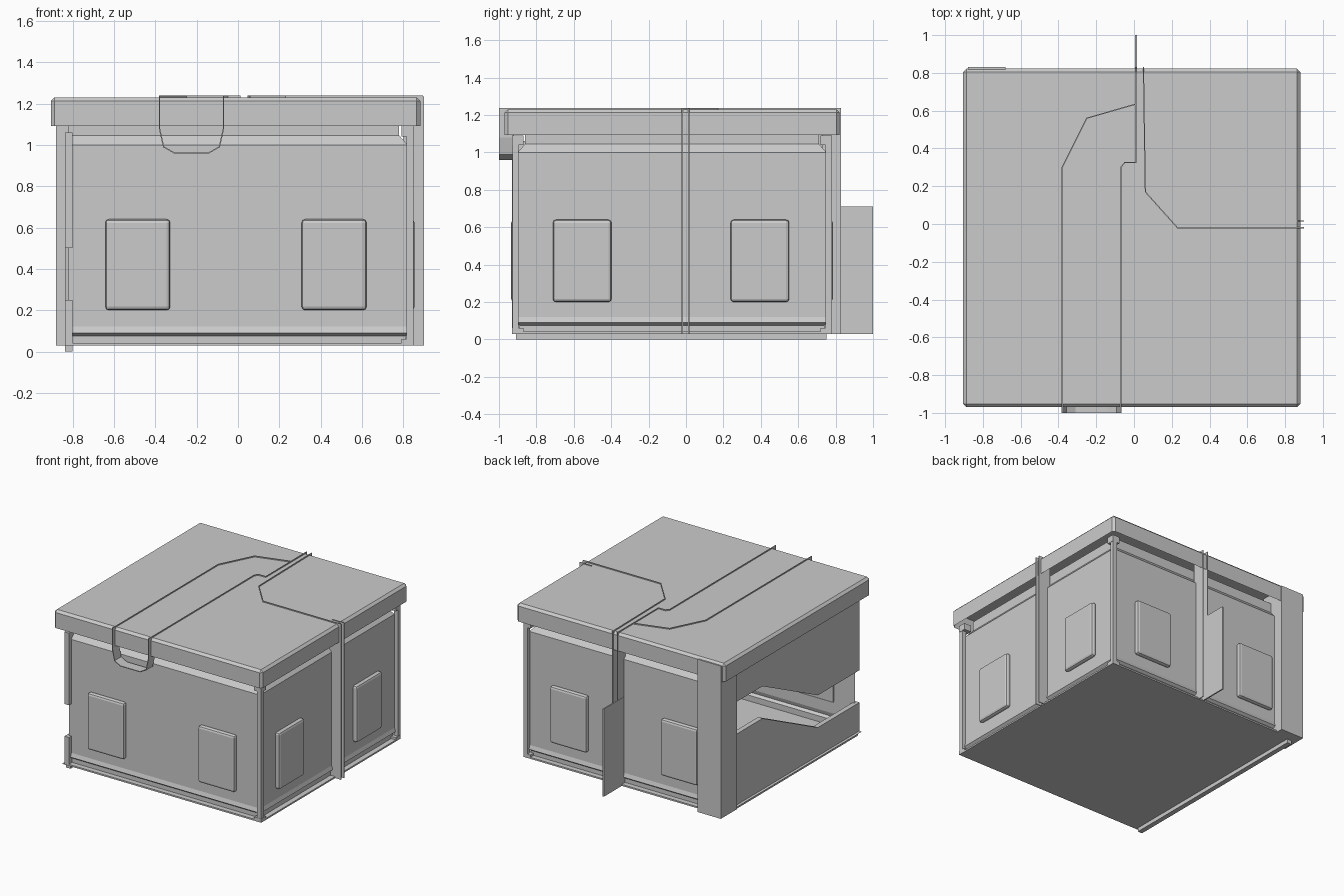
import bpy, bmesh
from mathutils import Vector

if "Cube" in bpy.data.objects:
    bpy.data.objects.remove(bpy.data.objects["Cube"])

X0, X1, Y0, Y1 = -0.82, 0.85, -0.93, 0.78   # outer extents of the body


def make(name, verts, faces, fix=True):
    me = bpy.data.meshes.new(name)
    bm = bmesh.new()
    vs = [bm.verts.new(v) for v in verts]
    for f in faces:
        bm.faces.new([vs[i] for i in f])
    if fix:
        bmesh.ops.recalc_face_normals(bm, faces=bm.faces)
    bm.to_mesh(me)
    bm.free()
    ob = bpy.data.objects.new(name, me)
    bpy.context.collection.objects.link(ob)
    return ob


def prism(name, pts, vec):
    """Extrude a closed polygon of 3D points along vec."""
    n = len(pts)
    verts = [Vector(p) for p in pts]
    verts += [v + Vector(vec) for v in verts]
    faces = [tuple(range(n)), tuple(range(2 * n - 1, n - 1, -1))]
    faces += [(i, (i + 1) % n, (i + 1) % n + n, i + n) for i in range(n)]
    return make(name, verts, faces)


def box(name, x0, x1, y0, y1, z0, z1, bevel=0):
    ob = prism(name, [(x0, y0, z0), (x1, y0, z0), (x1, y1, z0), (x0, y1, z0)], (0, 0, z1 - z0))
    if bevel:
        m = ob.modifiers.new("bevel", 'BEVEL')
        m.width, m.segments = bevel, 2
    return ob


def ribbon(name, path, vec, thick=0.006):
    """Thin strip: an open path swept along vec."""
    n = len(path)
    verts = [Vector(p) for p in path]
    verts += [v + Vector(vec) for v in verts]
    ob = make(name, verts, [(i, i + 1, i + 1 + n, i + n) for i in range(n - 1)])
    m = ob.modifiers.new("thickness", 'SOLIDIFY')
    m.thickness, m.offset = thick, 0
    return ob


# Three-sided wall shell: (inset, height) profile lofted around front, right and back
profile = [(0.04, 0.03), (0.04, 0.075), (0.02, 0.09), (0.03, 0.12),
           (0.03, 1.0), (0.07, 1.045), (0.07, 1.12)]
verts, faces = [], []
for d, z in profile:
    verts += [(X0, Y0 + d, z), (X1 - d, Y0 + d, z), (X1 - d, Y1 - d, z), (X0, Y1 - d, z)]
for r in range(len(profile) - 1):
    for s in range(3):
        a = r * 4 + s
        faces.append((a, a + 1, a + 5, a + 4))
make("wall_shell", verts, faces, fix=False)

# Floor sheet
make("floor", [(-0.86, Y0, 0.03), (-0.86, Y1, 0.03), (X1, Y1, 0.03), (X1, Y0, 0.03)],
     [(0, 1, 2, 3)], fix=False)

# Skirting strips around the bottom
box("front_skirt", X0, X1, Y0, Y0 + 0.04, 0.03, 0.042)
box("back_skirt", X0, X1, Y1 - 0.04, Y1, 0.03, 0.042)
box("right_skirt", X1 - 0.04, X1, Y0, Y1, 0.03, 0.042)

# Raised panels on front, back and right
for i, c in enumerate((-0.485, 0.465)):
    box(f"front_panel_{i}", c - 0.157, c + 0.157, Y0 - 0.005, Y0 + 0.04, 0.2, 0.64, 0.017)
    box(f"back_panel_{i}", c - 0.157, c + 0.157, Y1 - 0.04, Y1 + 0.005, 0.2, 0.64, 0.017)
for i, c in enumerate((-0.555, 0.395)):
    box(f"right_panel_{i}", X1 - 0.04, X1 + 0.004, c - 0.157, c + 0.157, 0.2, 0.64, 0.017)

# Corner strips with small brackets at top and bottom
for i, (y, s) in enumerate(((Y0, 1), (Y1, -1))):
    ya, yb = sorted((y, y + s * 0.035))
    box(f"corner_strip_{i}", X1 - 0.035, X1 - 0.002, ya + 0.002, yb, 0.04, 1.04)
    ya, yb = sorted((y, y + s * 0.06))
    box(f"corner_bracket_low_{i}", X1 - 0.06, X1, ya, yb, 0.03, 0.06)
    box(f"corner_bracket_high_{i}", X1 - 0.06, X1, ya, yb, 1.04, 1.09)

# Left side plates with the stepped opening between them
low = [(-0.91, 0), (0.75, 0), (0.75, 0.58), (0.26, 0.58), (-0.42, 0.25), (-0.93, 0.25), (-0.93, 0.03), (-0.91, 0.03)]
high = [(-0.93, 1.06), (-0.93, 0.5), (-0.42, 0.5), (0.26, 0.83), (0.75, 0.83), (0.75, 1.06)]
for name, pts in (("left_plate_low", low), ("left_plate_high", high)):
    prism(name, [(-0.838, y, z) for y, z in pts], (0.038, 0, 0))

# Square post at the back left corner
box("corner_post", -0.88, -0.68, 0.63, 0.83, 0.03, 1.215)

# Lid with hollow underside
lid = box("lid", -0.905, 0.882, -0.97, 0.822, 1.092, 1.23)
bm = bmesh.new()
bm.from_mesh(lid.data)
bottom = min(bm.faces, key=lambda f: f.calc_center_median().z)
bmesh.ops.bevel(bm, geom=[e for e in bm.edges if e not in list(bottom.edges)],
                offset=0.018, segments=1, affect='EDGES')
bm.normal_update()
bottom = min(bm.faces, key=lambda f: f.calc_center_median().z)
bmesh.ops.inset_region(bm, faces=[bottom], thickness=0.03)
bmesh.ops.translate(bm, verts=bottom.verts, vec=(0, 0, 0.1))
bm.to_mesh(lid.data)
bm.free()

# Raised ribs across the lid
ribs = {
    "rib_outer": [(-0.38, -0.99), (-0.38, 0.3), (-0.25, 0.56), (0.01, 0.635)],
    "rib_inner": [(-0.07, -0.99), (-0.07, 0.3), (-0.05, 0.325), (0.01, 0.325), (0.01, 0.83)],
    "rib_right": [(0.895, -0.02), (0.23, -0.02), (0.06, 0.17), (0.05, 0.83)],
}
for name, pts in ribs.items():
    ribbon(name, [(x, y, 1.22) for x, y in pts], (0, 0, 0.018))

# Front catch hanging under the lid edge
catch = [(-0.38, 1.238), (-0.38, 1.08), (-0.36, 0.99), (-0.31, 0.962),
         (-0.14, 0.962), (-0.09, 0.99), (-0.07, 1.08), (-0.07, 1.238)]
ribbon("front_catch", [(x, -1.0, z) for x, z in catch], (0, 0.08, 0))

# Upright dividing flanges on right and back, and the back fin
ribbon("right_flange", [(0.8, -0.02, 0.03), (0.9, -0.02, 0.03)], (0, 0, 1.205))
ribbon("right_flange_pair", [(0.8, 0.015, 0.03), (0.9, 0.015, 0.03)], (0, 0, 1.205))
ribbon("back_flange", [(0.01, 0.73, 0.03), (0.01, 0.83, 0.03)], (0, 0, 1.205))
ribbon("back_flange_pair", [(0.05, 0.73, 0.03), (0.05, 0.83, 0.03)], (0, 0, 1.205))
ribbon("back_fin", [(0.01, 0.74, 0.03), (0.01, 1.0, 0.03)], (0, 0, 0.68), 0.01)
